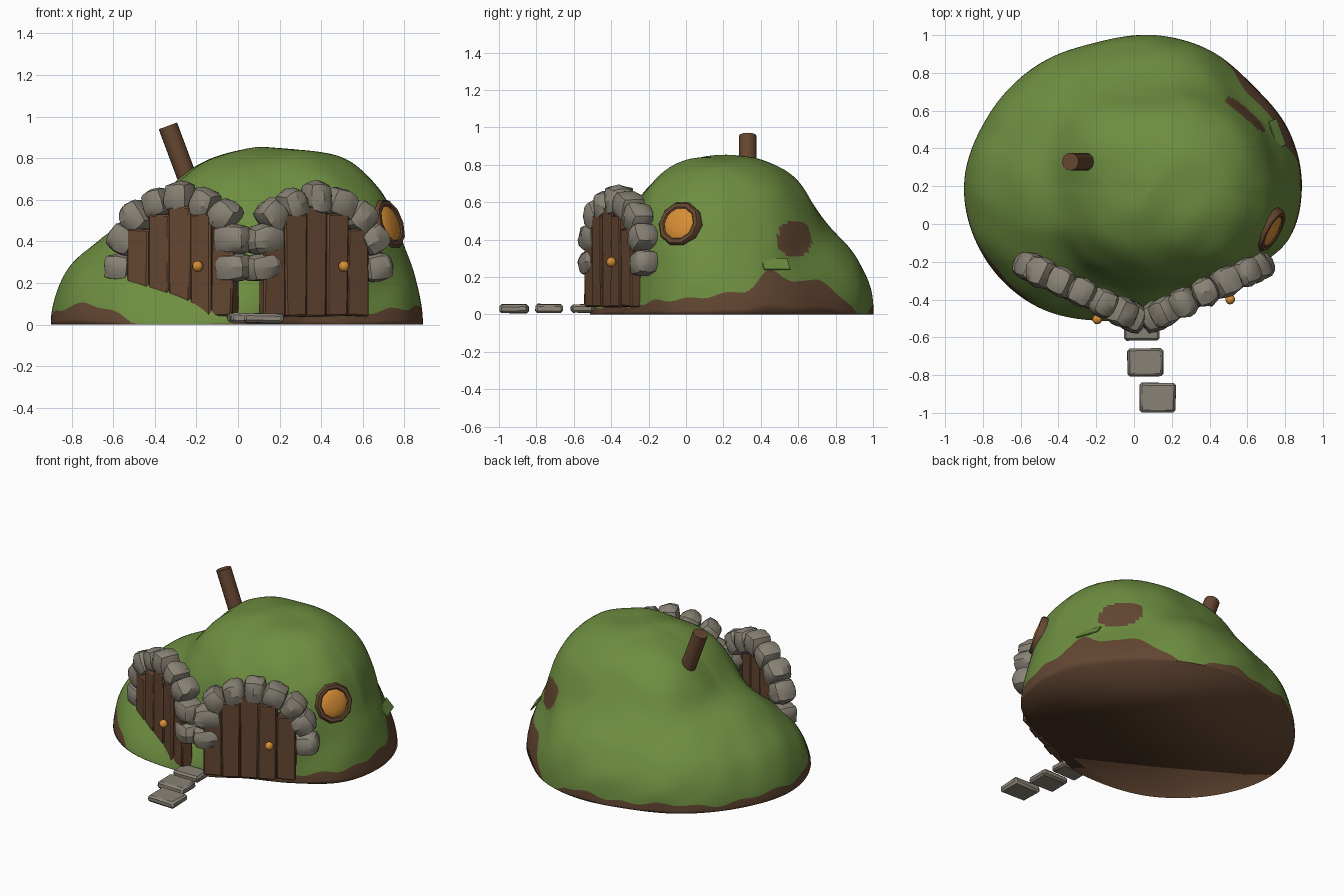
import bpy, bmesh, random
from math import sin, cos, pi, atan, atan2, exp, radians
from mathutils import Vector, Matrix, noise

random.seed(4)
cube = bpy.data.objects.get("Cube")
if cube:
    bpy.data.objects.remove(cube, do_unlink=True)


def material(name, rgb):
    m = bpy.data.materials.new(name)
    m.use_nodes = True
    m.diffuse_color = (*rgb, 1)
    m.node_tree.nodes["Principled BSDF"].inputs["Base Color"].default_value = (*rgb, 1)
    return m


grass = material("grass green", (0.155, 0.27, 0.052))
soil = material("soil brown", (0.125, 0.062, 0.032))
wood = material("wood brown", (0.13, 0.062, 0.031))
rock = material("stone grey", (0.25, 0.225, 0.18))
amber = material("amber", (0.68, 0.27, 0.035))


def finish(name, bm, mats, matrix=None, angle=35):
    """Turn a bmesh into a named, shaded object."""
    bmesh.ops.recalc_face_normals(bm, faces=bm.faces)
    me = bpy.data.meshes.new(name)
    bm.to_mesh(me)
    bm.free()
    ob = bpy.data.objects.new(name, me)
    bpy.context.collection.objects.link(ob)
    for m in mats:
        me.materials.append(m)
    if matrix:
        ob.matrix_world = matrix
    bpy.ops.object.select_all(action="DESELECT")
    ob.select_set(True)
    bpy.context.view_layer.objects.active = ob
    bpy.ops.object.shade_smooth_by_angle(angle=radians(angle))
    return ob


# Hill: a wide mound with an uneven footprint, blended with a taller dome
CORE = Vector((0.1, 0.2, 0))
FOOT = [.785, .775, .75, .78, .8, .82, .89, .95, 1.0, .97, .89, .77, .68, .59, .62, .76]


def foot_radius(a):
    s = (a / (2 * pi)) * len(FOOT)
    i, f = int(s), s - int(s)
    p0, p1, p2, p3 = (FOOT[(i + k) % len(FOOT)] for k in (-1, 0, 1, 2))
    return p1 + .5 * f * (p2 - p0 + f * (2*p0 - 5*p1 + 4*p2 - p3 + f * (3*(p1 - p2) + p3 - p0)))


def bump(a, centre, width):
    d = a - radians(centre)
    d = atan2(sin(d), cos(d)) / width
    return exp(-d * d)


def hill_point(a, e):
    """Surface point in the direction of angle a and elevation e."""
    d = Vector((cos(a) * cos(e), sin(a) * cos(e), sin(e)))
    radius = foot_radius(a)
    power = 2.2 - .85 * bump(a, 240, .6) - .45 * bump(a, 38, .4)

    def inside(t):
        p = CORE + d * t
        mound = (t * cos(e) / radius) ** power + (p.z / .6) ** power
        middle = .19 - .2 * max(p.y - .2, 0)
        dome = (abs(p.x - middle) / .59) ** 2.7 + (abs(p.y - .21) / .525) ** 2.4 \
            + (max(p.z - .25, 0) / .597) ** 2.5
        return max(mound, .01) ** -6 + max(dome, .01) ** -6 > 1

    lo, hi = .1, 1.4
    for _ in range(16):
        mid = (lo + hi) / 2
        lo, hi = (mid, hi) if inside(mid) else (lo, mid)
    p = CORE + d * lo
    return p + d * .012 * noise.noise(p * 5) * min(1, p.z * 8)


def soil_height(a):
    return (.05 + .16 * bump(a, 21, .14) + .15 * bump(a, 41, .26) + .06 * bump(a, 0, .4)
            + .045 * bump(a, 207, .32) - .09 * bump(a, 242, .32) - .07 * bump(a, 72, .17)
            + .01 * sin(9 * a) + .009 * sin(23 * a + 1))


SEG, LOW, HIGH = 180, 4, 60
bm = bmesh.new()
rows = []
for k in range(LOW + HIGH):
    row = []
    for s in range(SEG):
        a = 2 * pi * s / SEG
        edge = atan(max(soil_height(a), .004) / foot_radius(a))
        e = edge * k / LOW if k < LOW else edge + (pi / 2 - edge) * (k - LOW) / HIGH
        row.append(bm.verts.new(hill_point(a, e)))
    rows.append(row)
top = bm.verts.new(hill_point(0, pi / 2))
for k, (r0, r1) in enumerate(zip(rows, rows[1:])):
    for s in range(SEG):
        n = (s + 1) % SEG
        f = bm.faces.new((r0[s], r0[n], r1[n], r1[s]))
        c = f.calc_center_median()
        bare = c.x > .3 and abs((c.y - .58) / .09) ** 2.6 + abs((c.z - .405) / .092) ** 2.6 < 1
        f.material_index = 1 if k < LOW or bare else 0
for s in range(SEG):
    bm.faces.new((rows[-1][s], rows[-1][(s + 1) % SEG], top))
bm.faces.new(rows[0]).material_index = 1
finish("hill", bm, [grass, soil], angle=180)


def box(name, size, matrix, mat, bevel=.006, wobble=.0):
    bm = bmesh.new()
    bmesh.ops.create_cube(bm, size=1, matrix=Matrix.Diagonal((*size, 1)))
    for v in bm.verts:
        v.co += Vector([random.uniform(-wobble, wobble) for _ in range(3)])
    bmesh.ops.bevel(bm, geom=bm.edges[:], offset=bevel, segments=1, affect="EDGES")
    return finish(name, bm, [mat], matrix)


def stone(name, size, matrix):
    """A rounded, chipped boulder."""
    bm = bmesh.new()
    bmesh.ops.create_cube(bm, size=2)
    bmesh.ops.subdivide_edges(bm, edges=bm.edges[:], cuts=3, use_grid_fill=True)
    seed = Vector([random.uniform(-50, 50) for _ in range(3)])
    for v in bm.verts:
        p = v.co.lerp(v.co.normalized() * 1.2, .7)
        p *= 1 + .12 * noise.noise(p * 1.2 + seed) + random.uniform(-.03, .03)
        v.co = Vector([c * s / 2 for c, s in zip(p, size)])
    bmesh.ops.triangulate(bm, faces=bm.faces[:])
    return finish(name, bm, [rock], matrix, 26)


# Two arched doorways meeting at a corner, one mirrored from the other
CORNER = .05
ARCH = [(.11, .275), (.115, .41), (.155, .525), (.255, .58), (.37, .61), (.48, .58),
        (.58, .515), (.635, .41), (.655, .275)]
PLANK_TOPS = [.47, .53, .57, .53, .46]


def wall(x, z, side, forward=0):
    """Placement on the doorway wall, turned to face outward."""
    turn = Matrix.Rotation(side * atan(.49), 4, "Z")
    spot = Vector((CORNER + side * (x - CORNER), -.5 + .49 * (x - CORNER), z))
    return Matrix.Translation(spot) @ turn @ Matrix.Translation((0, -forward, 0))


for side, label in ((1, "left"), (-1, "right")):
    for i, (x, z) in enumerate(ARCH):
        lean = atan2(x - .38, max(z - .33, 0) + .08) * side
        size = [random.uniform(.115, .135), random.uniform(.135, .15), random.uniform(.13, .145)]
        if i in (0, 1, 8):
            lean = random.uniform(-.1, .1)
            size = [.165 if i < 2 else .135, .14, .135 if i == 1 else .122]
        stone(f"{label}_arch_stone_{i + 1}", size,
              wall(x, z, side, .018) @ Matrix.Rotation(lean + random.uniform(-.08, .08), 4, "Y"))
    for i, height in enumerate(PLANK_TOPS):
        size = (.115, .07, height - .04)
        ahead = .045 + random.uniform(-.007, .007)
        box(f"{label}_door_plank_{i + 1}", size,
            wall(.145 + .1 * i, .04 + size[2] / 2, side, ahead), wood, .008, .005)
    bm = bmesh.new()
    bmesh.ops.create_uvsphere(bm, u_segments=10, v_segments=7, radius=.027)
    finish(f"{label}_door_knob", bm, [amber], wall(.46 if side > 0 else .245, .28, side, .112))

# Stepping stones
for i, (x, y, w, d) in enumerate([(.04, -.555, .185, .125), (.06, -.73, .19, .148),
                                  (.125, -.92, .19, .155)]):
    place = Matrix.Translation((x, y, .032)) @ Matrix.Rotation(random.uniform(-.03, .03), 4, "Z")
    box(f"stepping_stone_{i + 1}", (w, d, .046), place, rock, .012, .004)


# Leaning chimney
def cylinder(name, radius, start, end, mat, sides):
    start, end = Vector(start), Vector(end)
    axis = end - start
    bm = bmesh.new()
    bmesh.ops.create_cone(bm, cap_ends=True, segments=sides, radius1=radius,
                          radius2=radius, depth=axis.length)
    turn = axis.to_track_quat("Z", "Y").to_matrix().to_4x4()
    return finish(name, bm, [mat], Matrix.Translation((start + end) / 2) @ turn)


cylinder("chimney", .047, (-.19, .33, .56), (-.337, .33, .955), wood, 12)

# Round window: a turned frame ring with a slightly domed pane
normal = Vector((.85, -.46, .3)).normalized()
window = Matrix.Translation((.7, -.02, .475)) @ normal.to_track_quat("Z", "Y").to_matrix().to_4x4()


def turned(name, profile, mat, sides, matrix):
    bm = bmesh.new()
    rings = [[bm.verts.new((r * cos(2 * pi * s / sides), r * sin(2 * pi * s / sides), z))
              for s in range(sides)] for r, z in profile]
    for r0, r1 in zip(rings, rings[1:]):
        for s in range(sides):
            n = (s + 1) % sides
            bm.faces.new((r0[s], r0[n], r1[n], r1[s]))
    bm.faces.new(rings[-1])
    return finish(name, bm, [mat], matrix)


turned("window_frame", [(.124, -.07), (.124, .035), (.115, .048), (.095, .048), (.088, .042),
                        (.088, .03)], wood, 10, window)
turned("window_pane", [(.092, .036), (.084, .042), (.05, .052), (.02, .055)], amber, 14, window)

# Loose flap of turf lying above the bare soil
flap = Matrix.Translation((.757, .48, .268)) @ Matrix.Rotation(.35, 4, "Z") @ Matrix.Rotation(.9, 4, "Y")
box("turf_flap", (.075, .15, .008), flap, grass, .002)
